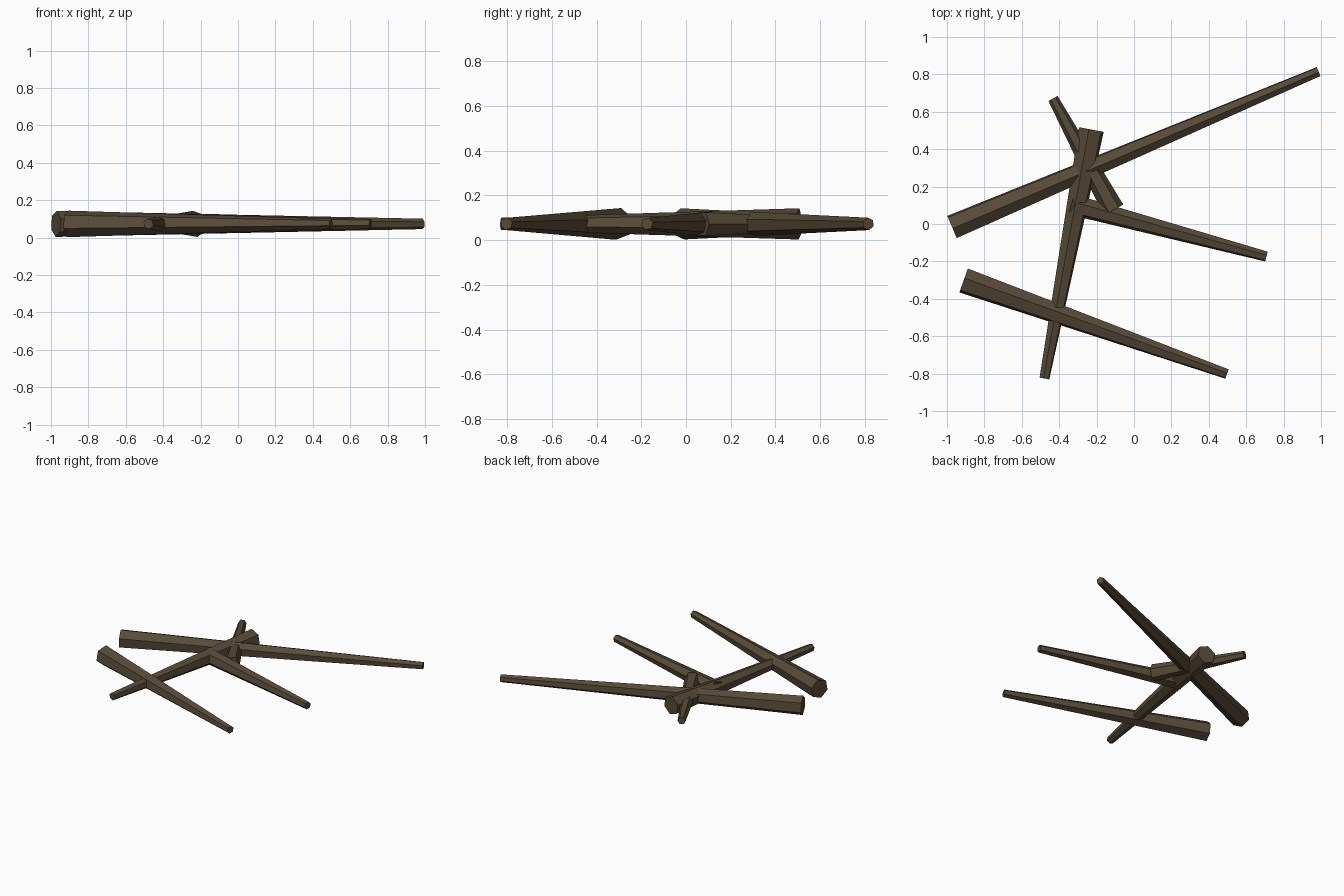
import bpy
import bmesh
from mathutils import Vector, Matrix

if "Cube" in bpy.data.objects:
    bpy.data.objects.remove(bpy.data.objects["Cube"])

wood = bpy.data.materials.new("dark_brown_wood")
wood.diffuse_color = (0.096, 0.069, 0.040, 1)
wood.use_nodes = True
wood.node_tree.nodes["Principled BSDF"].inputs["Base Color"].default_value = wood.diffuse_color

Z = 0.073  # shared centre height of all sticks


def stick(name, thick_end, thin_end, r_thick, r_thin):
    """Tapered six-sided stick lying flat between two points."""
    a, b = Vector((*thick_end, Z)), Vector((*thin_end, Z))
    d = b - a
    bm = bmesh.new()
    bmesh.ops.create_cone(bm, cap_ends=True, segments=6,
                          radius1=r_thick, radius2=r_thin, depth=d.length)
    rot = Vector((0, 0, 1)).rotation_difference(d).to_matrix().to_4x4()
    bm.transform(Matrix.Translation((a + b) / 2) @ rot)
    mesh = bpy.data.meshes.new(name)
    bm.to_mesh(mesh)
    bm.free()
    mesh.materials.append(wood)
    obj = bpy.data.objects.new(name, mesh)
    bpy.context.collection.objects.link(obj)


# three large branches
stick("long_branch", (-0.973, -0.016), (0.987, 0.815), 0.070, 0.028)
stick("front_branch", (-0.911, -0.302), (0.497, -0.802), 0.072, 0.028)
stick("cross_branch", (-0.228, 0.505), (-0.479, -0.826), 0.071, 0.028)
# two smaller twigs
stick("side_twig", (-0.335, 0.105), (0.708, -0.174), 0.058, 0.028)
stick("short_twig", (-0.110, 0.075), (-0.433, 0.671), 0.060, 0.028)
